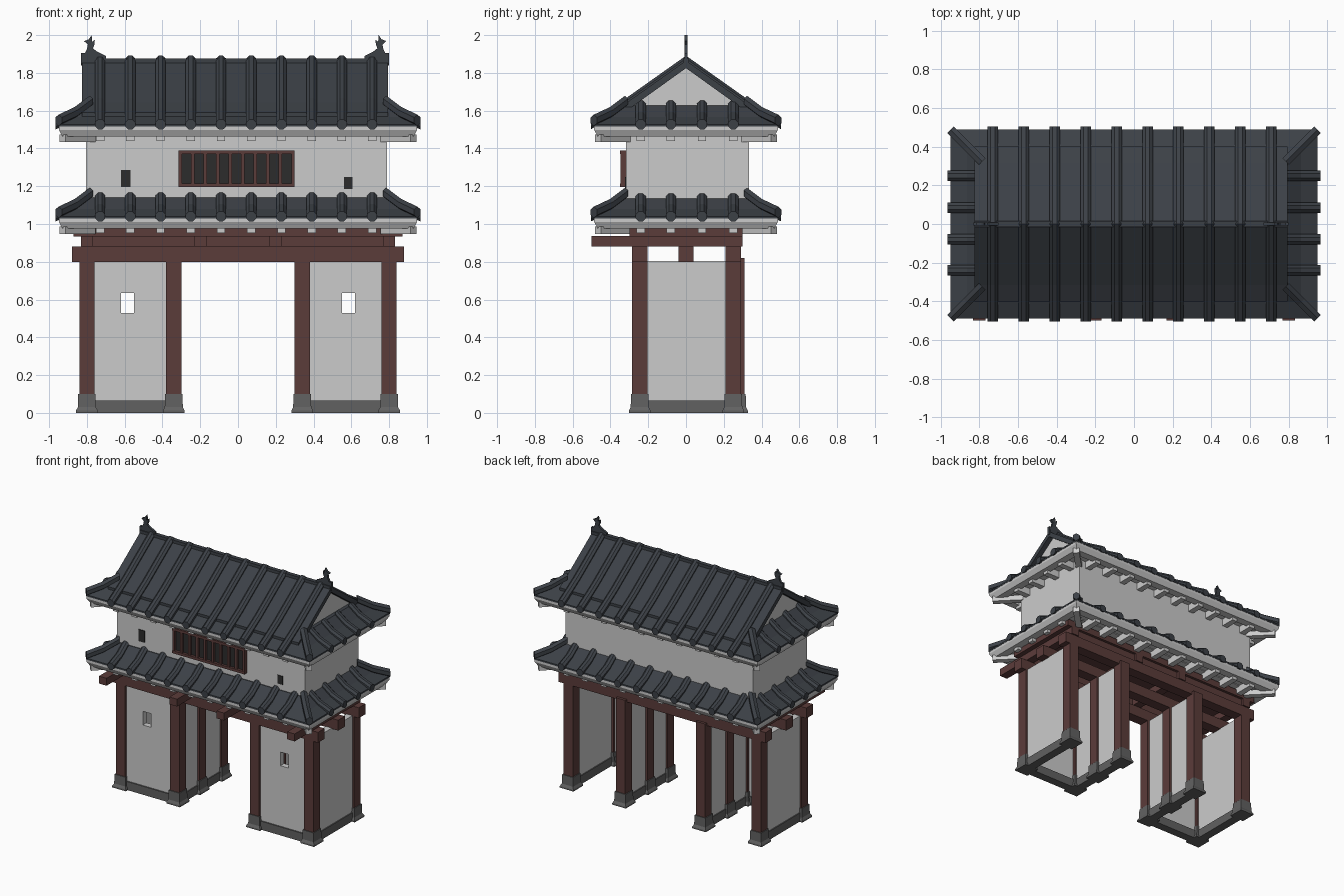
import bpy, bmesh, math
from mathutils import Vector

if "Cube" in bpy.data.objects:
    bpy.data.objects.remove(bpy.data.objects["Cube"])


def material(name, r, g, b):
    m = bpy.data.materials.new(name)
    m.diffuse_color = (r, g, b, 1)
    m.use_nodes = True
    m.node_tree.nodes["Principled BSDF"].inputs["Base Color"].default_value = m.diffuse_color
    return m


TILE = material("roof_tile", 0.045, 0.052, 0.062)
WOOD = material("red_wood", 0.105, 0.045, 0.042)
STONE = material("dark_stone", 0.12, 0.12, 0.12)
DARK = material("dark_opening", 0.025, 0.025, 0.025)


def finish(name, bm, mat=None):
    bmesh.ops.recalc_face_normals(bm, faces=bm.faces)
    me = bpy.data.meshes.new(name)
    bm.to_mesh(me)
    bm.free()
    ob = bpy.data.objects.new(name, me)
    bpy.context.collection.objects.link(ob)
    if mat:
        me.materials.append(mat)
    return ob


def skin(bm, rings):
    """Join equal-sided rings into a capped solid."""
    vs = [[bm.verts.new(p) for p in r] for r in rings]
    n = len(vs[0])
    for a, b in zip(vs, vs[1:]):
        for i in range(n):
            bm.faces.new((a[i], a[(i + 1) % n], b[(i + 1) % n], b[i]))
    bm.faces.new(vs[0])
    bm.faces.new(vs[-1][::-1])


def rect(hx, hy, z, cx=0, cy=0):
    return [(cx + sx * hx, cy + sy * hy, z) for sx, sy in ((-1, -1), (1, -1), (1, 1), (-1, 1))]


def boxes(name, items, mat=None):
    bm = bmesh.new()
    for x0, x1, y0, y1, z0, z1 in items:
        c = ((x0 + x1) / 2, (y0 + y1) / 2)
        skin(bm, [rect((x1 - x0) / 2, (y1 - y0) / 2, z, *c) for z in (z0, z1)])
    return finish(name, bm, mat)


def sweep(name, paths, w, h, mat, sides=8):
    """Sweep an upright polygon section along each path."""
    bm = bmesh.new()
    for path in paths:
        p = [Vector(q) for q in path]
        d = p[-1] - p[0]
        side = Vector((-d.y, d.x, 0)).normalized()
        angs = [2 * math.pi * (i + 0.5) / sides for i in range(sides)]
        k = 1 / math.cos(math.pi / sides)
        skin(bm, [[q + side * (w * k * math.cos(a)) + Vector((0, 0, h * k * math.sin(a)))
                   for a in angs] for q in p])
    return finish(name, bm, mat)


def prism(name, pts, axis, a, b, mat=None):
    """Extrude a profile along x (points y,z) or along y (points x,z)."""
    bm = bmesh.new()
    skin(bm, [[(t, u, z) if axis == "x" else (u, t, z) for u, z in pts] for t in (a, b)])
    return finish(name, bm, mat)


# Gate posts with flared stone feet
post_xy = []
for s in (-1, 1):
    post_xy += [(s * .80, -.245), (s * .34, -.245), (s * .80, .25), (s * .34, .27), (s * .34, 0)]
boxes("gate_posts", [(x - .04, x + .04, y - .04, y + .04, .05, .82) for x, y in post_xy], WOOD)
bm = bmesh.new()
for x, y in post_xy:
    skin(bm, [rect(h, h, z, x, y) for h, z in ((.058, 0), (.058, .012), (.048, .03), (.046, .1))])
finish("post_feet", bm, STONE)

# Plaster panels, front ones with a small opening
panels, plinths = [], []
for s in (-1, 1):
    fx = sorted((s * .37, s * .77))
    wx = sorted((s * .55, s * .62))
    y0, y1 = -.27, -.225
    panels += [(fx[0], wx[0], y0, y1, .03, .805), (wx[1], fx[1], y0, y1, .03, .805),
               (*wx, y0, y1, .03, .53), (*wx, y0, y1, .635, .805)]
    plinths.append((*fx, -.28, -.215, 0, .065))
    for x, ye in ((.8, .22), (.34, .24)):
        panels.append((s * x - .025, s * x + .025, -.215, ye, .03, .805))
        plinths.append((s * x - .033, s * x + .033, -.215, ye, 0, .065))
boxes("plaster_panels", panels)
boxes("panel_plinths", plinths, STONE)

# Timber frame carrying the upper storey
boxes("long_beams", [(-.88, .88, y - .04, y + .04, .80, .88) for y in (-.245, 0, .25)], WOOD)
boxes("cross_beams", [(x - .032, x + .032, -.5, .3, .88, .937) for x in (-.8, -.2, .2, .8)], WOOD)
boxes("upper_beams", [(-.83, .83, y - .03, y + .03, .88, .937) for y in (-.245, .25)], WOOD)
boxes("floor_deck", [(-.87, .87, -.3, .3, .935, .985)], WOOD)

# Upper storey walls
boxes("upper_walls", [(-.805, .79, -.317, .333, 1.0, 1.5)])

# Barred window and two small openings
boxes("window_backing", [(-.31, .295, -.33, -.31, 1.2, 1.385)], DARK)
X0, X1, Z0, Z1 = -.315, .30, 1.195, 1.39
bars = [(X0, X1, -.35, -.31, Z0, Z0 + .02), (X0, X1, -.35, -.31, Z1 - .02, Z1)]
for i in range(10):
    x = X0 + .009 + i * (X1 - X0 - .018) / 9
    bars.append((x - .009, x + .009, -.348, -.31, Z0 + .01, Z1 - .01))
boxes("window_bars", bars, WOOD)
boxes("small_openings", [(-.62, -.57, -.322, -.30, 1.195, 1.285),
                         (.56, .605, -.322, -.30, 1.185, 1.25)], DARK)

# Two skirt roofs: plaster eave, rafters, tiles, round tile ribs, hips
SKIRT = [(0, 0), (.085, .04), (.165, .1)]        # inset, rise
RIB_X = [-.73 + .16 * i for i in range(10)]
RIB_Y = [-.24, -.08, .085, .25]
HX, HY = .95, .488
GABLE = [(.40, .062), (.315, .115), (0, .338)]   # y, rise
for label, z in (("lower", 1.04), ("upper", 1.527)):
    bm = bmesh.new()
    skin(bm, [rect(HX - i, HY - i, z + h) for i, h in
              ((.02, 0), (.002, -.005), (.002, -.03), (.022, -.065), (.08, -.065), (.08, -.035))])
    finish(label + "_eave", bm)
    bm = bmesh.new()
    skin(bm, [rect(HX, HY, z - .012)] + [rect(HX - i, HY - i, z + h) for i, h in SKIRT])
    finish(label + "_roof_tiles", bm, TILE)

    rafters = []
    for s in (-1, 1):
        rafters += [(x - .022, x + .022, *sorted((s * .29, s * .445)), z - .088, z - .03) for x in RIB_X]
        rafters += [(*sorted((s * .77, s * .9)), y - .022, y + .022, z - .088, z - .03) for y in RIB_Y]
    boxes(label + "_rafters", rafters)
    corners = [(sx, sy) for sx in (-1, 1) for sy in (-1, 1)]
    sweep(label + "_corner_rafters",
          [[(sx * .77, sy * .305, z - .072), (sx * .93, sy * .465, z - .072)] for sx, sy in corners],
          .022, .02, None, 4)

    ribs = []
    for s in (-1, 1):
        for x in RIB_X:
            path = [(x, s * (HY - i + (.016 if i == 0 else 0)), z + h) for i, h in SKIRT]
            if label == "upper":
                path = path[:1] + [(x, s * y, z + h) for y, h in GABLE]
            ribs.append(path)
        for y in RIB_Y:
            ribs.append([(s * (HX - i + (.016 if i == 0 else 0)), y, z + h) for i, h in SKIRT])
    sweep(label + "_tile_ribs", ribs, .027, .026, TILE)
    sweep(label + "_hips",
          [[(sx * (HX - i), sy * (HY - i), z + h + .022) for i, h in SKIRT] for sx, sy in corners],
          .024, .026, TILE, 6)

# Gable roof over the upper skirt
ZB, GX0, GX1 = 1.527, -.825, .795
top = [(y, ZB + h) for y, h in GABLE]
under = [(0, 1.825), (.30, 1.61), (.40, 1.56)]
half = top + under
outline = top + [(-y, z) for y, z in top[-2::-1]] + [(-y, z) for y, z in under[::-1]] + under[1:]
prism("gable_roof", outline, "x", GX0, GX1, TILE)
prism("gable_walls", [(-.32, 1.6), (.32, 1.6), (0, 1.835)], "x", -.785, .757)
boxes("ridge_cap", [(GX0, GX1, -.016, .016, 1.84, 1.876)], TILE)

# Fish-shaped finials at the ridge ends
FIN = [(-.83, 1.84), (-.81, 1.84), (-.81, 1.87), (-.70, 1.87), (-.70, 1.89), (-.745, 1.912),
       (-.768, 1.93), (-.76, 1.95), (-.758, 1.975), (-.772, 1.965), (-.775, 2.0), (-.79, 1.978),
       (-.815, 1.968), (-.795, 1.95), (-.80, 1.925), (-.81, 1.905), (-.83, 1.905)]
prism("left_finial", FIN, "y", -.009, .009, TILE)
prism("right_finial", [(-.03 - x, z) for x, z in FIN], "y", -.009, .009, TILE)
